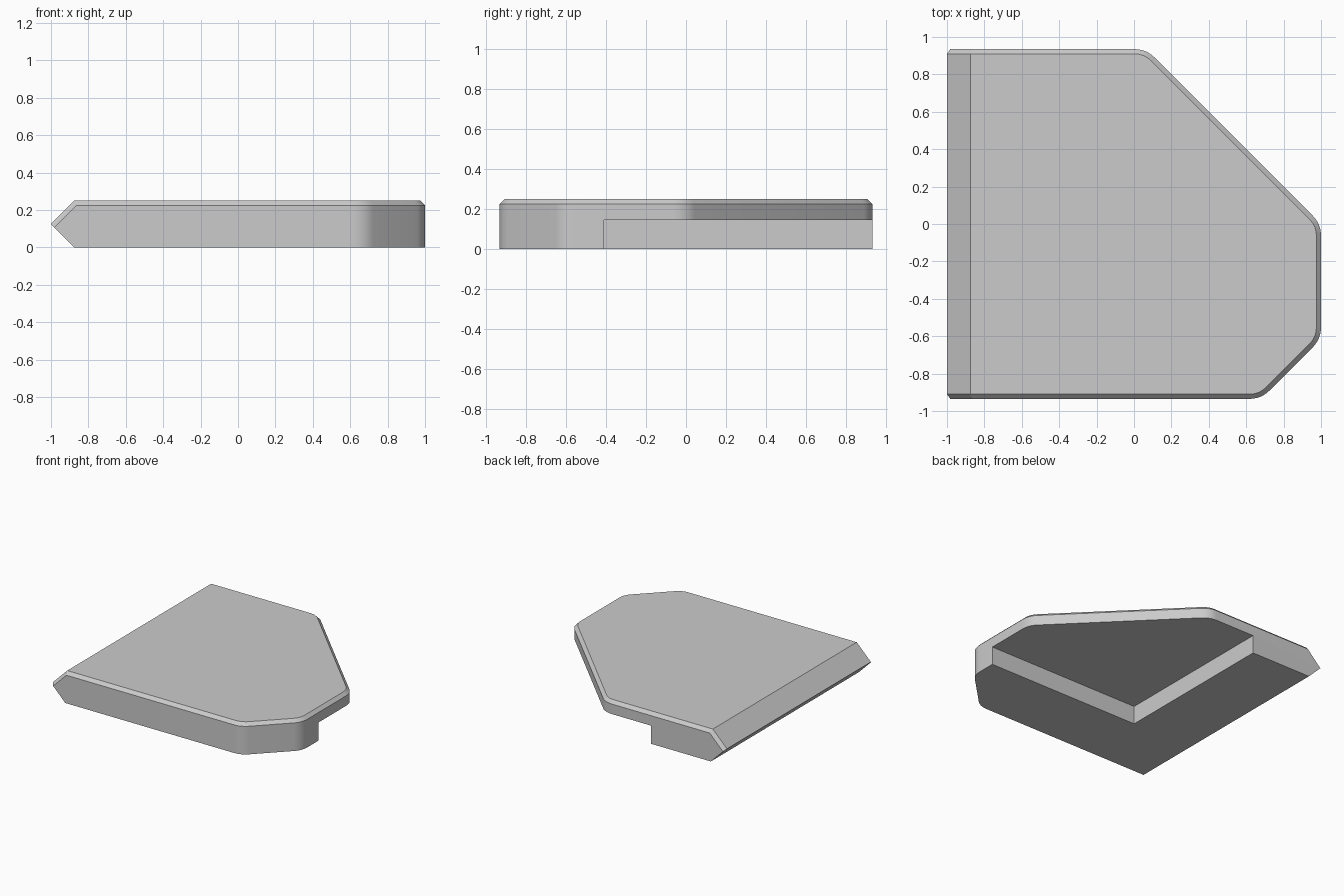
import bpy, bmesh, math
from mathutils import Vector

cube = bpy.data.objects.get("Cube")
if cube:
    bpy.data.objects.remove(cube, do_unlink=True)

HALF_DEPTH, HEIGHT, CHAMFER = 0.935, 0.25, 0.025

grey = bpy.data.materials.new("plain_grey")
grey.use_nodes = True
colour = (0.6, 0.6, 0.6, 1)
grey.diffuse_color = colour
grey.node_tree.nodes["Principled BSDF"].inputs["Base Color"].default_value = colour


def rounded(prev, corner, nxt, radius=0.15, steps=6):
    """Points of an arc that rounds off one corner of the outline."""
    p, c, n = (Vector(v) for v in (prev, corner, nxt))
    a, b = (p - c).normalized(), (n - c).normalized()
    half = a.angle(b) / 2
    centre = c + (a + b).normalized() * radius / math.sin(half)
    start = (c + a * radius / math.tan(half) - centre).normalized()
    end = (c + b * radius / math.tan(half) - centre).normalized()
    return [centre + start.lerp(end, i / steps).normalized() * radius
            for i in range(steps + 1)]


# Plate outline, seen from above; the corners on the +x side are rounded
corners = [(-1.1, -HALF_DEPTH), (0.68, -HALF_DEPTH), (1, -0.615),
           (1, 0), (0.065, HALF_DEPTH), (-1.1, HALF_DEPTH)]
outline = [Vector(corners[0])]
for i in range(1, 5):
    outline += rounded(*corners[i - 1:i + 2])
outline.append(Vector(corners[5]))

bm = bmesh.new()
base = bm.faces.new([bm.verts.new((p.x, p.y, 0)) for p in outline])
top = bmesh.ops.extrude_face_region(bm, geom=[base])["geom"]
bmesh.ops.translate(bm, vec=(0, 0, HEIGHT),
                    verts=[g for g in top if isinstance(g, bmesh.types.BMVert)])

# Pointed edge on the -x side
for slope in (1, -1):
    bmesh.ops.bisect_plane(bm, geom=bm.verts[:] + bm.edges[:] + bm.faces[:],
                           plane_co=(-1, 0, HEIGHT / 2), plane_no=(-1, 0, slope),
                           clear_outer=True)
    bmesh.ops.holes_fill(bm, edges=[e for e in bm.edges if e.is_boundary], sides=0)
bmesh.ops.recalc_face_normals(bm, faces=bm.faces[:])
bm.normal_update()

# Chamfer where upward faces meet the upright sides
rim = []
for e in bm.edges:
    low, high = sorted(f.normal.z for f in e.link_faces)
    if abs(low) < 0.1 and high > 0.5:
        rim.append(e)
bmesh.ops.bevel(bm, geom=rim, offset=CHAMFER, offset_type='OFFSET', segments=1,
                profile=0.5, affect='EDGES', clamp_overlap=False)
mesh = bpy.data.meshes.new("plate")
bm.to_mesh(mesh)
bm.free()
mesh.materials.append(grey)
plate = bpy.data.objects.new("plate", mesh)
bpy.context.collection.objects.link(plate)

# Step cut out of the underside at the back +x corner
low, high = Vector((-0.345, -0.41, -0.2)), Vector((1.3, 1.3, 0.145))
bpy.ops.mesh.primitive_cube_add(size=1, location=(low + high) / 2)
cutter = bpy.context.object
cutter.name = "step_cutter"
cutter.scale = high - low
cutter.hide_render = True
cutter.data.materials.append(grey)
bpy.context.view_layer.update()

bpy.ops.object.select_all(action='DESELECT')
plate.select_set(True)
bpy.context.view_layer.objects.active = plate
step = plate.modifiers.new("step", 'BOOLEAN')
step.operation, step.solver, step.object = 'DIFFERENCE', 'EXACT', cutter
bpy.ops.object.modifier_apply(modifier=step.name)
bpy.data.objects.remove(cutter, do_unlink=True)

bpy.ops.object.shade_smooth_by_angle(angle=math.radians(30))
